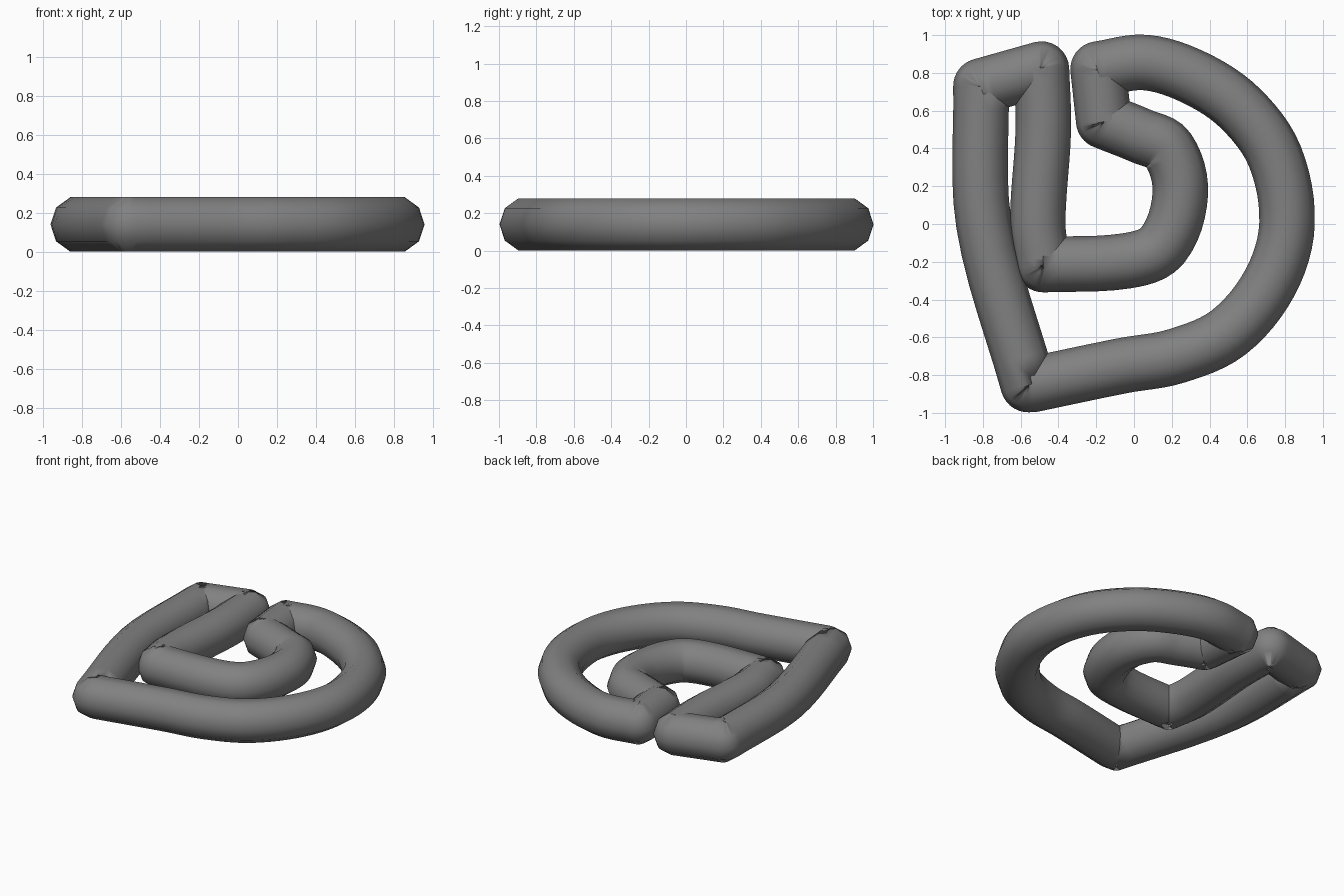
import bpy, bmesh, math
from mathutils import Vector

cube = bpy.data.objects.get("Cube")
if cube:
    bpy.data.objects.remove(cube, do_unlink=True)

RADIUS = 0.147
SIDES = 10
MID_Z = RADIUS * math.sin(math.radians(72))

# Centre line of the bent tube: smooth runs that meet at sharp bends
RUNS = [
    [(-.54, -.85), (-.06, -.75), (.22, -.7), (.5, -.575), (.72, -.31), (.81, 0),
     (.745, .36), (.56, .615), (.32, .775), (.06, .855), (-.19, .82)],
    [(-.19, .82), (-.16, .545)],
    [(-.16, .545), (.04, .465), (.18, .395), (.245, .16), (.15, -.115),
     (-.04, -.195), (-.48, -.215)],
    [(-.48, -.215), (-.51, 0), (-.48, .5), (-.49, .82)],
    [(-.49, .82), (-.81, .73)],
    [(-.81, .73), (-.795, 0), (-.56, -.85)],
]


def smooth_run(points, steps=6):
    """Sample a spline through the points, with tangents scaled to each span."""
    p = [Vector(q) for q in points]
    n = len(p)
    slopes = []
    for i in range(n):
        a, b = p[max(i - 1, 0)], p[min(i + 1, n - 1)]
        slopes.append((b - a).normalized())
    out = []
    for i in range(n - 1):
        span = (p[i + 1] - p[i]).length
        m0, m1 = slopes[i] * span, slopes[i + 1] * span
        for k in range(steps + (i == n - 2)):
            t = k / steps
            pos = (p[i] * (2*t**3 - 3*t**2 + 1) + m0 * (t**3 - 2*t**2 + t)
                   + p[i + 1] * (3*t**2 - 2*t**3) + m1 * (t**3 - t**2))
            out.append(pos)
    return out


def headings(path):
    """Heading angle of the path at each sample."""
    last = len(path) - 1
    result = []
    for i in range(last + 1):
        d = path[min(i + 1, last)] - path[max(i - 1, 0)]
        result.append(math.atan2(d.y, d.x))
    return result


# Stations along the tube, with a fan of rings turning about every sharp bend
runs = []
for r in RUNS:
    path = smooth_run(r)
    runs.append(list(zip(path, headings(path))))
stations = []
for i, run in enumerate(runs):
    stations += run
    pos, start = run[-1]
    end = runs[(i + 1) % len(runs)][0][1]
    turn = (end - start + math.pi) % (2 * math.pi) - math.pi
    for k in range(1, 8):
        stations.append((pos, start + turn * k / 8))

# Sweep the ten-sided section along the closed path
bm = bmesh.new()
rings = []
for pos, ang in stations:
    side = Vector((math.sin(ang), -math.cos(ang)))
    ring = []
    for k in range(SIDES):
        a = 2 * math.pi * k / SIDES
        xy = pos + side * RADIUS * math.cos(a)
        ring.append(bm.verts.new((xy.x, xy.y, MID_Z + RADIUS * math.sin(a))))
    rings.append(ring)
for i, ring in enumerate(rings):
    nxt = rings[(i + 1) % len(rings)]
    for k in range(SIDES):
        j = (k + 1) % SIDES
        bm.faces.new((ring[k], nxt[k], nxt[j], ring[j])).smooth = True
mesh = bpy.data.meshes.new("bent_tube")
bm.to_mesh(mesh)
bm.free()
tube = bpy.data.objects.new("bent_tube", mesh)
bpy.context.collection.objects.link(tube)

# Plain grey material
grey = bpy.data.materials.new("mid_grey")
grey.use_nodes = True
colour = (0.22, 0.22, 0.22, 1)
grey.diffuse_color = colour
grey.node_tree.nodes["Principled BSDF"].inputs["Base Color"].default_value = colour
mesh.materials.append(grey)
